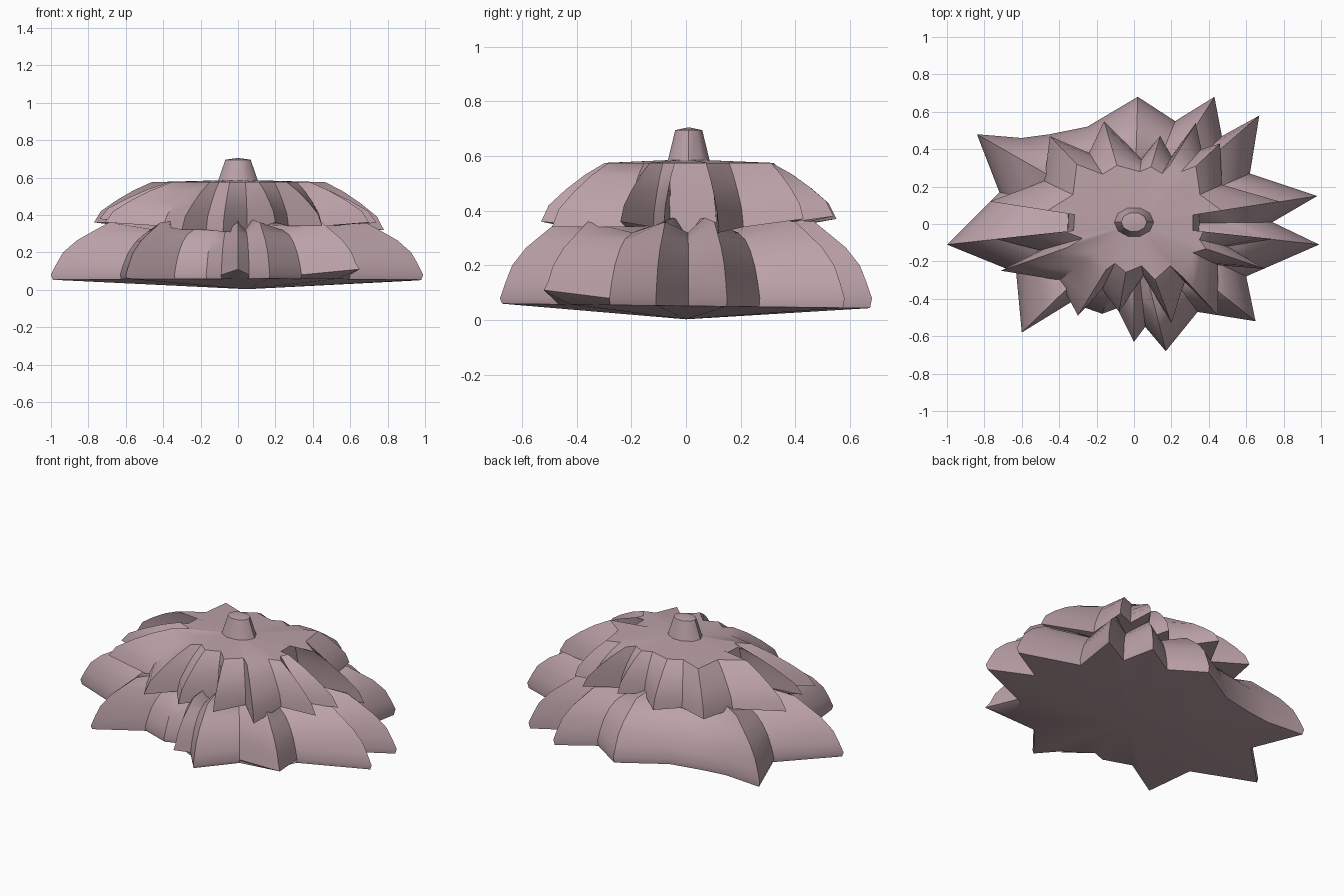
import bpy, bmesh, math

if "Cube" in bpy.data.objects:
    bpy.data.objects.remove(bpy.data.objects["Cube"])

mauve = bpy.data.materials.new("dusty mauve")
mauve.diffuse_color = (0.50, 0.36, 0.39, 1)
mauve.use_nodes = True
mauve.node_tree.nodes["Principled BSDF"].inputs["Base Color"].default_value = mauve.diffuse_color


def loft(name, rings, low, high, angle=36):
    """Skin closed rings and close both ends with a fan to a centre point."""
    bm = bmesh.new()
    vs = [[bm.verts.new(p) for p in r] for r in rings]
    n = len(vs[0])
    a, b = bm.verts.new(low), bm.verts.new(high)
    for i in range(n):
        j = (i + 1) % n
        for r, s in zip(vs, vs[1:]):
            bm.faces.new((r[i], r[j], s[j], s[i]))
        bm.faces.new((a, vs[0][j], vs[0][i]))
        bm.faces.new((b, vs[-1][i], vs[-1][j]))
    bmesh.ops.recalc_face_normals(bm, faces=bm.faces)
    me = bpy.data.meshes.new(name)
    bm.to_mesh(me)
    bm.free()
    me.materials.append(mauve)
    ob = bpy.data.objects.new(name, me)
    bpy.context.collection.objects.link(ob)
    bpy.ops.object.select_all(action='DESELECT')
    ob.select_set(True)
    bpy.context.view_layer.objects.active = ob
    bpy.ops.object.shade_smooth_by_angle(angle=math.radians(angle))
    return ob


# Lower outline alternates leaf tip, notch
lower = [(.99, -.11), (.74, .01), (.98, .15), (.62, .27), (.67, .58),
         (.47, .47), (.43, .68), (.22, .55), (.02, .68), (-.25, .52),
         (-.45, .48), (-.6, .46), (-.84, .48), (-.72, .17), (-1, -.11),
         (-.63, -.26), (-.6, -.58), (-.34, -.42), (-.17, -.48), (-.09, -.45),
         (0, -.63), (.06, -.55), (.17, -.68), (.34, -.47), (.65, -.52),
         (.6, -.28)]
raised = {(0, -.63), (.65, -.52)}  # leaves hanging clear of the base

# Upper outline: x, y, bottom height, scale at the crown
upper = [(.78, .12, .32, .6), (.47, .21, .34, .75), (.46, .43, .37, .72),
         (.36, .4, .36, .7), (.33, .54, .38, .58), (.2, .36, .34, .75),
         (.14, .47, .36, .65), (.04, .35, .34, .8), (-.16, .55, .37, .57),
         (-.24, .38, .34, .7), (-.45, .47, .36, .68), (-.48, .23, .34, .68),
         (-.77, .12, .36, .6), (-.35, .11, .31, .9), (-.36, -.06, .31, .9),
         (-.74, -.08, .38, .5), (-.5, -.14, .35, .55), (-.71, -.25, .36, .5),
         (-.4, -.3, .34, .5), (-.3, -.49, .32, .5), (-.17, -.35, .32, .6),
         (-.08, -.47, .31, .55), (.05, -.28, .31, .8), (.2, -.53, .36, .56),
         (.27, -.31, .34, .72), (.45, -.49, .34, .58), (.45, -.22, .34, .7),
         (.7, -.24, .36, .55), (.5, -.12, .34, .7), (.74, -.08, .36, .5),
         (.35, -.06, .3, .9), (.35, .11, .31, .9)]

# Lower leaf tier with its shallow pointed underside
base = []
for p in lower:
    k = .82 if p in raised else .99
    base.append((p[0] * k, p[1] * k, .052 - .012 * p[1]))
rings = [base]
for z, tip, notch, drop in ((.08, 1, 1, 0), (.14, .97, .97, 0),
                            (.2, .935, .93, 0), (.265, .86, .87, .01),
                            (.31, .78, .8, .015), (.36, .69, .7, .04),
                            (.375, .45, .45, .07)):
    ring = []
    for i, (x, y) in enumerate(lower):
        s = notch if i % 2 else tip
        h = z - drop if i % 2 else z
        if z == .08 and (x, y) in raised:
            h = .11
        ring.append((x * s, y * s, h))
    rings.append(ring)
loft("lower_leaf_tier", rings, (.05, 0, .003), (0, 0, .36))

# Upper leaf tier with its flat crown
rings = []
for t, c in ((0, 0), (.28, .12), (.55, .39), (.8, .69), (1, 1)):
    rings.append([(x * k, y * k, z + (.575 - z) * t) for x, y, z, s in upper
                  for k in [1 - (1 - s) * c]])
loft("upper_leaf_tier", rings, (0, 0, .35), (0, 0, .588))

# Tapered knob on the crown
knob = [[(rx * math.cos(k * math.pi / 5), .01 + ry * math.sin(k * math.pi / 5), z)
         for k in range(10)]
        for rx, ry, z in ((.112, .085, .565), (.068, .052, .695))]
loft("top_knob", knob, (0, .01, .565), (0, .01, .705), 40)
